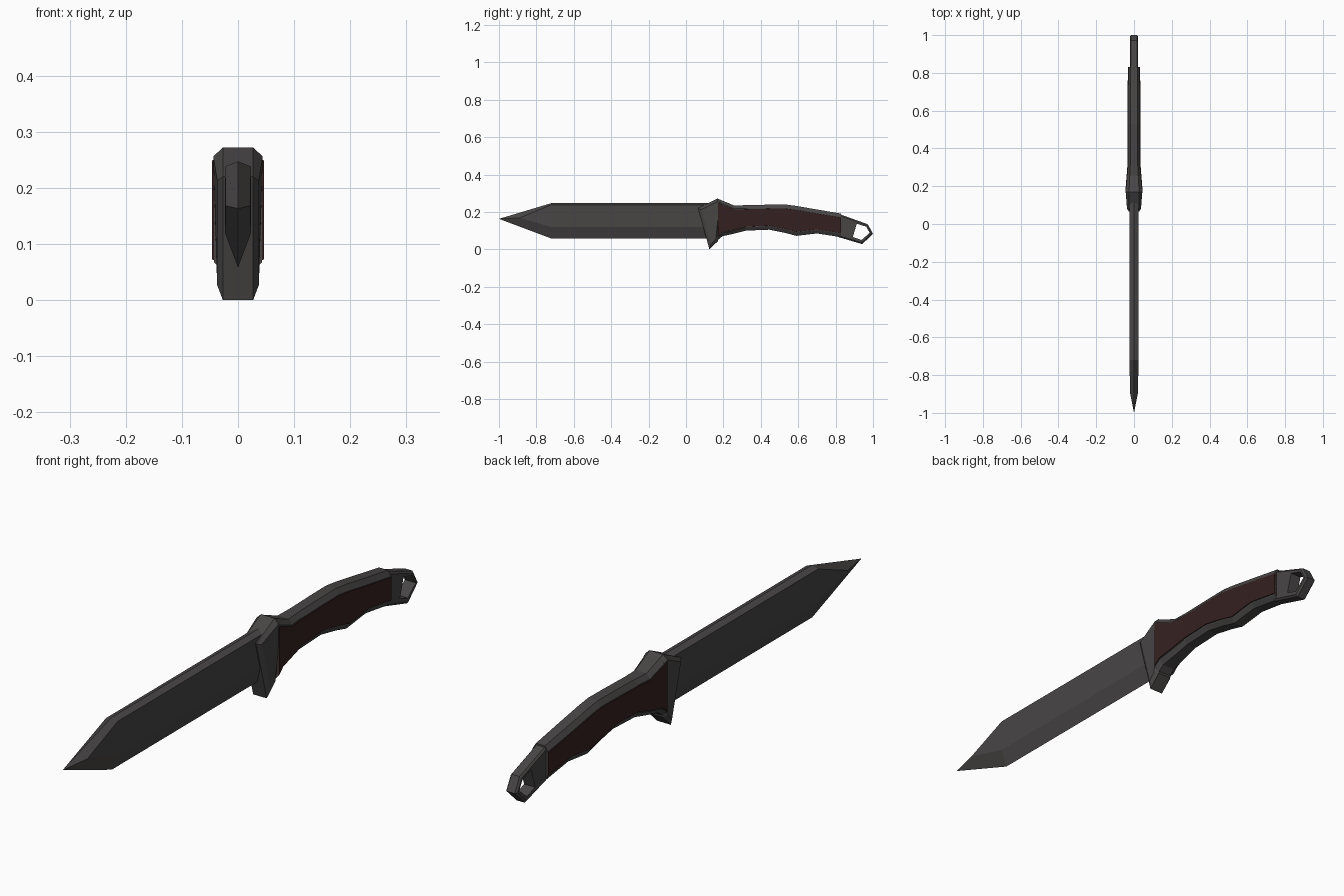
import bpy, bmesh
from mathutils import Vector

if "Cube" in bpy.data.objects:
    bpy.data.objects.remove(bpy.data.objects["Cube"])


def material(name, rgb):
    m = bpy.data.materials.new(name)
    m.diffuse_color = (*rgb, 1)
    m.use_nodes = True
    m.node_tree.nodes["Principled BSDF"].inputs["Base Color"].default_value = m.diffuse_color
    return m


STEEL = material("dark_steel", (0.065, 0.061, 0.060))
GRIP = material("dark_red_grip", (0.036, 0.0145, 0.0145))


def loft(name, rings, mat, caps=True, cyclic=False):
    """Skin a series of equal-length closed rings of (x, y, z) points."""
    bm = bmesh.new()
    vr = [[bm.verts.new(p) for p in r] for r in rings]
    n = len(vr[0])
    pairs = list(zip(vr, vr[1:] + (vr[:1] if cyclic else [])))
    for a, b in pairs:
        for i in range(n):
            j = (i + 1) % n
            bm.faces.new((a[i], a[j], b[j], b[i]))
    if caps and not cyclic:
        bm.faces.new(vr[0])
        bm.faces.new(vr[-1])
    bmesh.ops.remove_doubles(bm, verts=bm.verts, dist=1e-5)
    bmesh.ops.recalc_face_normals(bm, faces=bm.faces)
    me = bpy.data.meshes.new(name)
    bm.to_mesh(me)
    bm.free()
    me.materials.append(mat)
    ob = bpy.data.objects.new(name, me)
    bpy.context.collection.objects.link(ob)
    return ob


def inset(pts, d):
    """Offset a clockwise (y, z) outline inward by d."""
    out = []
    for i, p in enumerate(pts):
        p = Vector(p)
        e1 = (p - Vector(pts[i - 1])).normalized()
        e2 = (Vector(pts[(i + 1) % len(pts)]) - p).normalized()
        n1, n2 = Vector((e1.y, -e1.x)), Vector((e2.y, -e2.x))
        out.append(p + (n1 + n2) * d / (1 + n1.dot(n2)))
    return out


def at(pts, widths):
    return [(w, p[0], p[1]) for p, w in zip(pts, widths)]


# Blade: flat sides, low spine ridge, ground lower edge, faceted point
def blade_ring(y):
    w = 0.023
    return [(0, y, 0.247), (w, y, 0.238), (w, y, 0.119),
            (0, y, 0.058), (-w, y, 0.119), (-w, y, 0.238)]


tip, r, l = (0, -1, 0.163), (0.022, -0.89, 0.168), (-0.022, -0.89, 0.168)
base = blade_ring(0.13)
blade = loft("blade", [base, blade_ring(-0.72), [tip, r, r, tip, l, l]], STEEL, caps=False)

# Guard: slanted chamfered slab, wider at the rear top
g_out = [(0.065, 0.22), (0.17, 0.272), (0.195, 0.255), (0.172, 0.045), (0.125, 0.0)]
g_in = inset(g_out, 0.014)
g_rim = [0.027] * 5
g_side = [0.037, 0.044, 0.044, 0.038, 0.037]
neg = lambda ws: [-w for w in ws]
loft("guard", [at(g_in, g_side), at(g_out, g_rim),
               at(g_out, neg(g_rim)), at(g_in, neg(g_side))], STEEL)

# Handle stations: y, top z, bottom z, half width
stations = [(0.17, 0.271, 0.05, 0.043), (0.195, 0.26, 0.07, 0.041),
            (0.257, 0.235, 0.084, 0.036), (0.32, 0.236, 0.1, 0.031),
            (0.445, 0.239, 0.105, 0.031), (0.53, 0.24, 0.088, 0.031),
            (0.59, 0.232, 0.072, 0.031), (0.7, 0.213, 0.085, 0.031),
            (0.83, 0.191, 0.065, 0.029)]


def frame_ring(y, t, b, w):
    k, c = 0.62 * w, 0.018
    return [(-k, y, t), (k, y, t), (w, y, t - c), (w, y, b + c),
            (k, y, b), (-k, y, b), (-w, y, b + c), (-w, y, t - c)]


loft("handle_frame", [frame_ring(*s) for s in stations], STEEL)

# Grip scales on both sides, slightly proud of the frame
for side, label in ((1, "right"), (-1, "left")):
    rings = []
    for y, t, b, w in stations:
        a, o = side * (w - 0.01), side * (w + 0.003)
        t, b = t - 0.02, b + 0.02
        rings.append([(a, y, t), (o, y, t - 0.002), (o, y, b + 0.002), (a, y, b)])
    loft("grip_scale_" + label, rings, GRIP)

# Pommel with lanyard hole
p_out = [(0.80, 0.196), (0.972, 0.134), (1.0, 0.083), (0.942, 0.028), (0.80, 0.07)]
p_in = inset(p_out, 0.007)
hole = [(0.913, 0.137), (0.964, 0.121), (0.982, 0.088), (0.938, 0.05), (0.892, 0.066)]
rim, flat = [0.016] * 5, [0.022] * 5
loft("pommel_ring", [at(p_out, rim), at(p_in, flat), at(hole, flat),
                     at(hole, neg(flat)), at(p_in, neg(flat)), at(p_out, neg(rim))],
     STEEL, cyclic=True)
